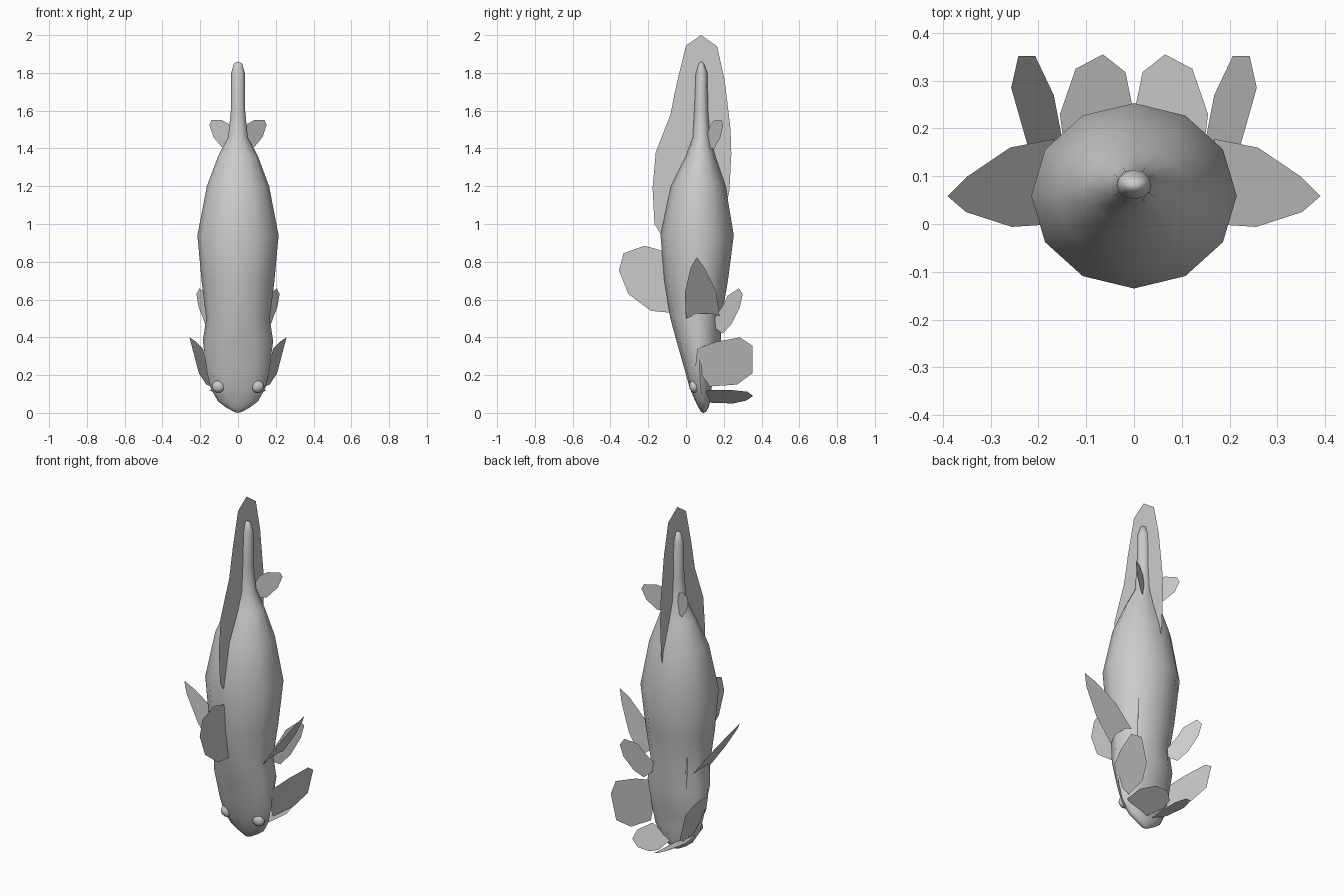
import bpy, bmesh, math

def make_object(name, bm, smooth=False):
    mesh = bpy.data.meshes.new(name)
    bm.to_mesh(mesh)
    bm.free()
    obj = bpy.data.objects.new(name, mesh)
    bpy.context.collection.objects.link(obj)
    if smooth:
        bpy.ops.object.select_all(action='DESELECT')
        bpy.context.view_layer.objects.active = obj
        obj.select_set(True)
        bpy.ops.object.shade_smooth_by_angle(angle=math.radians(50))
    return obj

def fin(name, points):
    bm = bmesh.new()
    bm.faces.new([bm.verts.new(p) for p in points])
    return make_object(name, bm)

def fin_pair(name, points):
    for side, s in (("left", -1), ("right", 1)):
        fin(f"{side}_{name}", [(s * x, y, z) for x, y, z in points])

# Body: twelve-sided rings lofted nose to tail (z, half width, y min, y max)
rings = [
    (0.005, 0.02, 0.08, 0.105), (0.03, 0.065, 0.065, 0.12), (0.06, 0.105, 0.05, 0.128),
    (0.13, 0.145, 0.02, 0.135), (0.22, 0.165, -0.005, 0.15), (0.38, 0.186, -0.05, 0.185),
    (0.50, 0.168, -0.083, 0.187), (0.70, 0.193, -0.115, 0.222), (0.94, 0.215, -0.135, 0.253),
    (1.20, 0.165, -0.08, 0.21), (1.36, 0.105, 0.0, 0.155), (1.46, 0.052, 0.036, 0.127),
    (1.60, 0.038, 0.044, 0.117), (1.80, 0.036, 0.052, 0.113), (1.85, 0.022, 0.068, 0.095)]
SIDES = 12
bm = bmesh.new()
loops = []
for z, w, y0, y1 in rings:
    cy, ry = (y0 + y1) / 2, (y1 - y0) / 2
    loops.append([bm.verts.new((w * math.sin(a), cy - ry * math.cos(a), z))
                  for a in (2 * math.pi * i / SIDES for i in range(SIDES))])
for a, b in zip(loops, loops[1:]):
    for i in range(SIDES):
        j = (i + 1) % SIDES
        bm.faces.new((a[i], a[j], b[j], b[i]))
nose = bm.verts.new((0, 0.093, 0.0))
tip = bm.verts.new((0, 0.08, 1.86))
for i in range(SIDES):
    j = (i + 1) % SIDES
    bm.faces.new((nose, loops[0][j], loops[0][i]))
    bm.faces.new((tip, loops[-1][i], loops[-1][j]))
bmesh.ops.recalc_face_normals(bm, faces=bm.faces)
make_object("body", bm, True)

# Eyes
for side, s in (("left", -1), ("right", 1)):
    bm = bmesh.new()
    bmesh.ops.create_uvsphere(bm, u_segments=12, v_segments=8, radius=1)
    eye = make_object(side + "_eye", bm, True)
    eye.scale = (0.036, 0.028, 0.034)
    eye.location = (s * 0.102, 0.045, 0.141)
    eye.rotation_euler = (0, s * math.radians(20), 0)

# Tail fin, upright in the middle plane and split around the tail stem
fin("tail_fin", [(0, y, z) for y, z in [
    (0.08, 2.0), (0.0, 1.945), (-0.05, 1.74), (-0.082, 1.58), (-0.16, 1.38), (-0.177, 1.19),
    (-0.167, 1.0), (-0.13, 0.94), (-0.03, 1.2), (0.08, 1.4), (0.17, 1.2), (0.21, 1.08),
    (0.23, 1.18), (0.24, 1.37), (0.236, 1.5), (0.205, 1.76), (0.165, 1.94)]])

# Back fin
fin("dorsal_fin", [(0, y, z) for y, z in [
    (-0.08, 0.53), (-0.185, 0.54), (-0.305, 0.63), (-0.355, 0.755),
    (-0.33, 0.845), (-0.22, 0.885), (-0.13, 0.86), (-0.1, 0.7)]])

# Paired side fins, sloping outward
fin_pair("side_fin", [(0.16 + (z - 0.5) * 0.71, y, z) for y, z in [
    (0.0, 0.5), (-0.006, 0.635), (0.025, 0.77), (0.058, 0.824),
    (0.1, 0.765), (0.16, 0.64), (0.178, 0.51), (0.14, 0.525), (0.06, 0.525)]])

# Paired cheek fins
fin_pair("cheek_fin", [
    (0.165, 0.05, 0.25), (0.185, 0.06, 0.34), (0.22, 0.155, 0.375), (0.257, 0.285, 0.40),
    (0.242, 0.352, 0.355), (0.207, 0.352, 0.21), (0.168, 0.27, 0.15), (0.14, 0.125, 0.14)])

# Paired chin fins
fin_pair("chin_fin", [
    (0.02, 0.095, 0.055), (0.004, 0.25, 0.05), (0.018, 0.318, 0.065), (0.065, 0.355, 0.09),
    (0.122, 0.325, 0.112), (0.155, 0.23, 0.122), (0.14, 0.11, 0.12)])

# Paired belly fins
fin_pair("belly_fin", [(0.15 + (y - 0.21) * 0.78, y, z) for y, z in [
    (0.15, 0.5), (0.19, 0.56), (0.22, 0.62), (0.28, 0.66), (0.3, 0.63),
    (0.285, 0.56), (0.24, 0.47), (0.195, 0.42), (0.15, 0.45)]])

# Paired small fins near the tail
fin_pair("rear_fin", [(x, 0.098 + x * 0.65, z) for x, z in [
    (0.025, 1.48), (0.05, 1.53), (0.085, 1.55), (0.14, 1.55),
    (0.152, 1.525), (0.13, 1.46), (0.08, 1.4), (0.04, 1.4)]])
